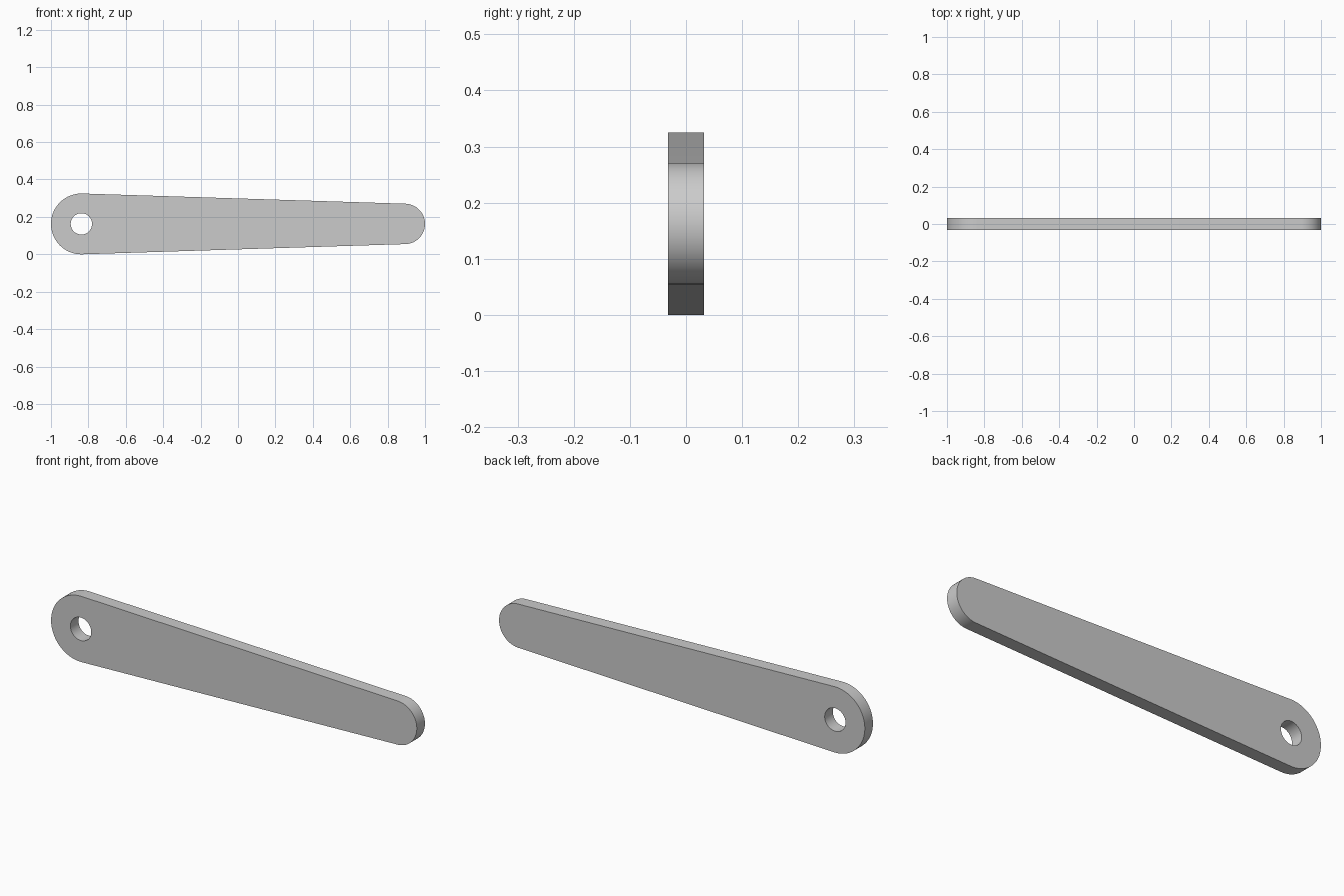
import bpy
import bmesh
from math import pi, sin, cos, asin, radians

cube = bpy.data.objects.get("Cube")
if cube:
    bpy.data.objects.remove(cube)

BIG_R, TIP_R, HOLE_R = 0.1625, 0.108, 0.057
HALF_THICK = 0.0317
BIG_X, TIP_X = -1 + BIG_R, 1 - TIP_R
MID_Z = BIG_R


def arc(cx, radius, start, end, steps):
    """Points along an arc in the profile plane."""
    angles = [start + (end - start) * i / steps for i in range(steps + 1)]
    return [(cx + radius * cos(a), MID_Z + radius * sin(a)) for a in angles]


def add_loop(curve, points):
    spline = curve.splines.new("POLY")
    spline.points.add(len(points) - 1)
    for point, (x, y) in zip(spline.points, points):
        point.co = (x, y, 0, 1)
    spline.use_cyclic_u = True


# Tapered outline: two round ends joined by tangent edges, plus the pivot hole
tangent = pi / 2 - asin((BIG_R - TIP_R) / (TIP_X - BIG_X))
outline = arc(BIG_X, BIG_R, tangent, 2 * pi - tangent, 48)
outline += arc(TIP_X, TIP_R, -tangent, tangent, 48)

profile = bpy.data.curves.new("lever_arm", "CURVE")
profile.dimensions = "2D"
profile.fill_mode = "BOTH"
profile.extrude = HALF_THICK
add_loop(profile, outline)
add_loop(profile, arc(BIG_X, HOLE_R, 0, 2 * pi, 48)[:-1])

# Stand the plate upright and turn it into a clean mesh
arm = bpy.data.objects.new("lever_arm", profile)
bpy.context.collection.objects.link(arm)
arm.rotation_euler.x = pi / 2
bpy.ops.object.select_all(action="DESELECT")
arm.select_set(True)
bpy.context.view_layer.objects.active = arm
bpy.ops.object.convert(target="MESH")
bpy.ops.object.transform_apply(location=False, rotation=True, scale=False)

bm = bmesh.new()
bm.from_mesh(arm.data)
bmesh.ops.remove_doubles(bm, verts=bm.verts, dist=0.0001)
bmesh.ops.recalc_face_normals(bm, faces=bm.faces)
bm.to_mesh(arm.data)
bm.free()
bpy.ops.object.shade_smooth_by_angle(angle=radians(30))

# Plain grey finish
grey = bpy.data.materials.new("plain_grey")
grey.use_nodes = True
colour = (0.6, 0.6, 0.6, 1)
grey.diffuse_color = colour
grey.node_tree.nodes["Principled BSDF"].inputs["Base Color"].default_value = colour
arm.data.materials.clear()
arm.data.materials.append(grey)
